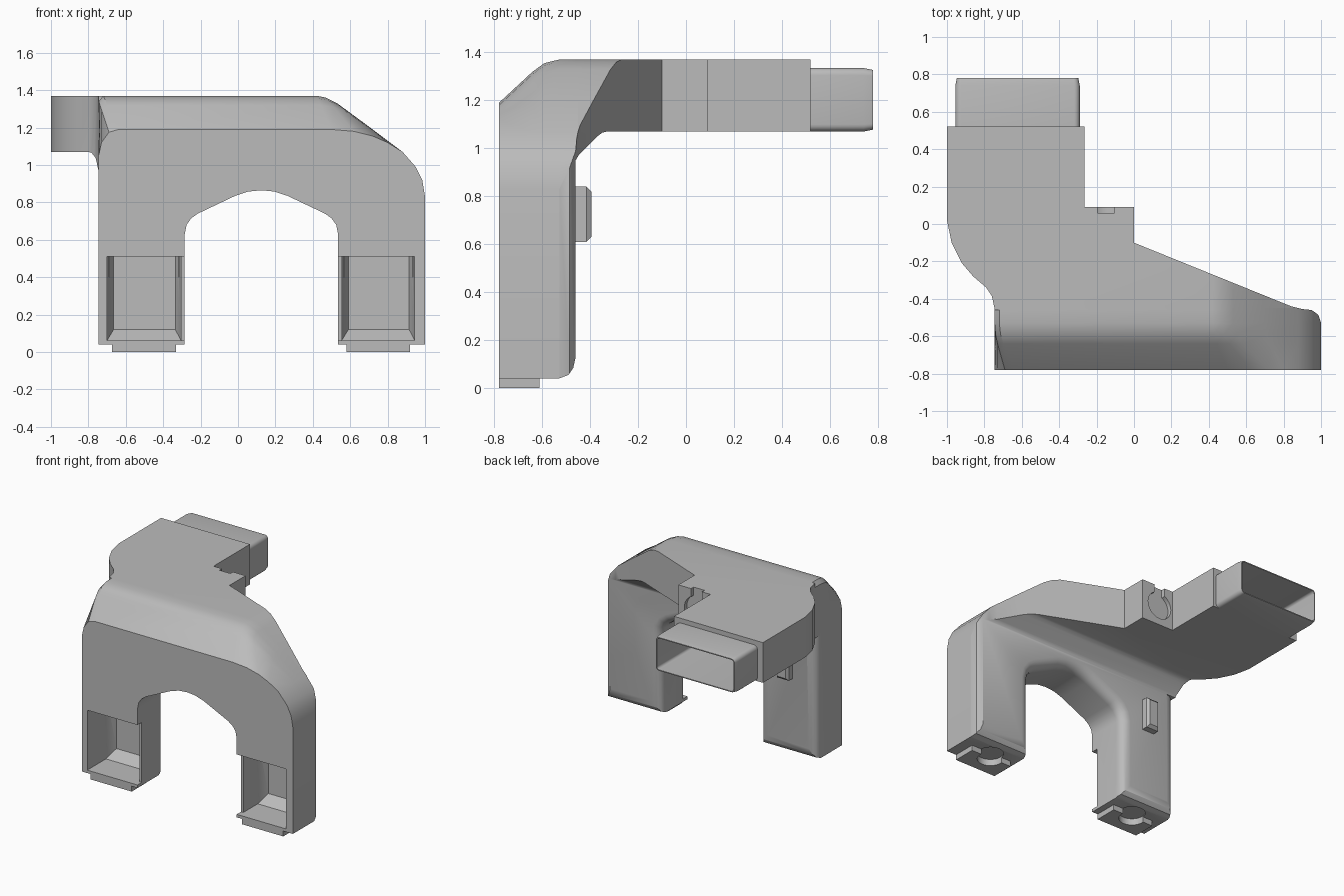
import bpy, bmesh, math
from mathutils import Vector

cube = bpy.data.objects.get("Cube")
if cube:
    bpy.data.objects.remove(cube, do_unlink=True)

grey = bpy.data.materials.new("plain_grey")
grey.use_nodes = True
tone = (0.5, 0.5, 0.5, 1)
grey.diffuse_color = tone
grey.node_tree.nodes["Principled BSDF"].inputs["Base Color"].default_value = tone


def loft(name, axis, sections):
    """Solid through matching outlines, each given as (position on axis, points)."""
    place = {"x": lambda p, a, b: (p, a, b),
             "y": lambda p, a, b: (a, p, b),
             "z": lambda p, a, b: (a, b, p)}[axis]
    bm = bmesh.new()
    rings = [[bm.verts.new(place(pos, *pt)) for pt in pts] for pos, pts in sections]
    n = len(rings[0])
    for r, s in zip(rings, rings[1:]):
        for i in range(n):
            j = (i + 1) % n
            bm.faces.new((r[i], r[j], s[j], s[i]))
    bm.faces.new(rings[0])
    bm.faces.new(rings[-1][::-1])
    bmesh.ops.recalc_face_normals(bm, faces=bm.faces)
    mesh = bpy.data.meshes.new(name)
    bm.to_mesh(mesh)
    bm.free()
    mesh.materials.append(grey)
    ob = bpy.data.objects.new(name, mesh)
    bpy.context.collection.objects.link(ob)
    return ob


def prism(name, axis, lo, hi, pts):
    return loft(name, axis, [(lo, pts), (hi, pts)])


def rect(a0, a1, b0, b1):
    return [(a0, b0), (a1, b0), (a1, b1), (a0, b1)]


def box(name, x0, x1, y0, y1, z0, z1):
    return prism(name, "z", z0, z1, rect(x0, x1, y0, y1))


def circle(cx, cy, r, n=32):
    return [(cx + r * math.cos(math.tau * i / n), cy + r * math.sin(math.tau * i / n))
            for i in range(n)]


def round_rect(x0, x1, z0, z1, r, n=5):
    pts = []
    for k, (cx, cz) in enumerate(rect(x0 + r, x1 - r, z0 + r, z1 - r)):
        for i in range(n + 1):
            t = math.pi + (k + i / n) * math.pi / 2
            pts.append((cx + r * math.cos(t), cz + r * math.sin(t)))
    return pts


def combine(target, tool, operation="DIFFERENCE"):
    mod = target.modifiers.new("cut", "BOOLEAN")
    mod.operation, mod.solver, mod.object = operation, "EXACT", tool
    bpy.context.view_layer.objects.active = target
    bpy.ops.object.modifier_apply(modifier=mod.name)
    bpy.data.objects.remove(tool, do_unlink=True)


# Duct body: front outline blending back to the full outline
shoulder = [(.88, 1.07), (.95, .99), (.985, .92), (1, .83), (1, -.1)]
front = [(-.745, -.1), (-.745, 1.05), (-.73, 1.12), (-.69, 1.175), (-.64, 1.19),
         (.5, 1.19), (.62, 1.18), (.72, 1.155), (.8, 1.12)] + shoulder
full = [(-.745, -.1), (-.745, 1.05), (-.745, 1.2), (-.745, 1.34), (-.72, 1.37),
        (.42, 1.37), (.47, 1.36), (.53, 1.33), (.7, 1.205)] + shoulder
wide = [(-1.1, z) if i < 5 else (x, z) for i, (x, z) in enumerate(full)]


def blend(t):
    return [tuple(Vector(a).lerp(Vector(b), t)) for a, b in zip(front, full)]


body = loft("duct_body", "y", [(-.78, front), (-.64, blend(.72)), (-.59, blend(.92)),
                               (-.53, full), (-.46, full), (-.45, wide), (.52, wide)])

# Underside and back of the legs
side = [(-.9, .04), (-.53, .04), (-.49, .055), (-.47, .085), (-.46, .13), (-.46, .95),
        (-.445, .975), (-.37, 1.05), (-.35, 1.065), (-.33, 1.07),
        (.6, 1.07), (.6, 1.5), (-.9, 1.5)]
combine(body, prism("side_shape", "x", -1.2, 1.2, side), "INTERSECT")

# Outline from above
plan = [(-.746, -.9), (1.001, -.9), (1.001, -.53), (.985, -.485), (.95, -.46),
        (.9, -.455), (.84, -.44), (0, -.1), (0, .09), (-.265, .09), (-.265, .6),
        (-1, .6), (-1, .02), (-.975, -.1), (-.92, -.21), (-.86, -.28),
        (-.79, -.34), (-.76, -.385), (-.746, -.45)]
combine(body, prism("plan_shape", "z", -.5, 2, plan), "INTERSECT")

# Arch between the legs, with rounded back edges
half = [(.41, -.2), (.41, .63), (.4, .68), (.375, .715), (.34, .74),
        (.14, .835), (.07, .858)]
arch = [(.125 + x, z) for x, z in half] + [(.125, .865)] \
    + [(.125 - x, z) for x, z in reversed(half)]


def swell(d):
    out = []
    for i, p in enumerate(arch):
        a, b = arch[max(i - 1, 0)], arch[min(i + 1, len(arch) - 1)]
        t = (Vector(b) - Vector(a)).normalized()
        out.append((p[0] + t.y * d, p[1] - t.x * d))
    return out


R = .07
rounds = [(-.53 + R * math.sin(t), swell(R * (1 - math.cos(t))))
          for t in [k * math.pi / 12 for k in range(7)]]
combine(body, loft("arch_cut", "y", [(-.9, arch)] + rounds + [(-.4, swell(R))]))

# Rounded outer back edge of the leg on the right
cove = [(-.8, -.4), (-.8, -.53)] + [
    (-.675 - R * math.cos(t), -.53 + R * math.sin(t))
    for t in [k * math.pi / 12 for k in range(7)]] + [(-.675, -.4)]
combine(body, prism("edge_cut", "z", -.2, .96, cove))

# Leg pockets, side notches and foot plates
for label, x0, x1, n0, n1 in (("right", -.7, -.305, -.33, -.25),
                              ("left", .555, .945, .5, .58)):
    combine(body, loft("pocket", "y", [(-.9, rect(x0, x1, .062, .51)),
                                       (-.56, rect(x0, x1, .062, .51)),
                                       (-.485, rect(x0 + .035, x1 - .03, .12, .51))]))
    combine(body, box("riser", x0 + .01, x1 - .01, -.76, -.53, .4, .75))
    combine(body, box("notch", n0, n1, -.9, -.73, .062, .51))
    mid = (x0 + x1) / 2
    plate = box(label + "_foot_plate", mid - .17, mid + .17, -.78, -.61, 0, .045)
    for part in (plate, body):
        combine(part, prism("foot_recess", "z", -.1, .048, circle(mid, -.62, .09)))

# Round recess with a slot in the back step
combine(body, prism("disc_recess", "y", .06, .2, circle(-.15, 1.22, .1)))
combine(body, box("slot", -.195, -.105, .06, .2, 1.25, 1.5))

# Outlet, open through to the body
bore = round_rect(-.94, -.305, 1.085, 1.32, .02)
combine(body, prism("bore", "y", .05, .7, bore))
outlet = loft("outlet", "y", [(.515, round_rect(-.955, -.29, 1.07, 1.335, .03)),
                              (.74, round_rect(-.955, -.29, 1.07, 1.335, .03)),
                              (.78, round_rect(-.947, -.298, 1.078, 1.327, .025))])
combine(outlet, prism("bore", "y", .4, .9, bore))

# Clip behind the leg on the right
clip = loft("clip", "y", [(-.48, rect(-.56, -.46, .61, .84)),
                          (-.415, rect(-.56, -.46, .61, .84)),
                          (-.395, rect(-.545, -.475, .63, .82))])

# Smooth shading with sharp edges kept
bpy.ops.object.select_all(action="DESELECT")
for ob in bpy.context.scene.objects:
    if ob.type == "MESH" and grey.name in ob.data.materials:
        ob.select_set(True)
bpy.context.view_layer.objects.active = body
bpy.ops.object.shade_smooth_by_angle(angle=math.radians(32))
